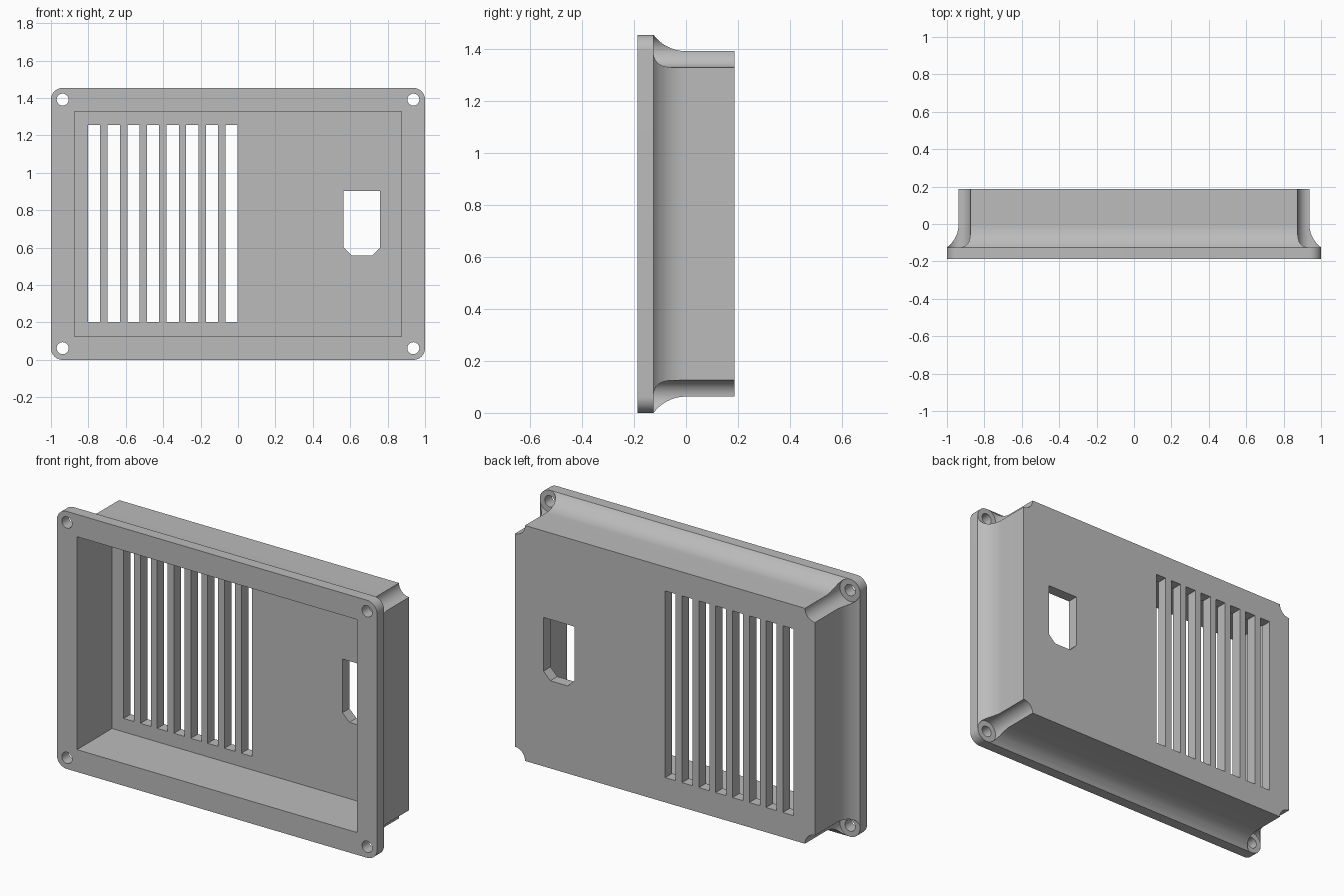
import bpy, bmesh
from math import sin, cos, pi, sqrt

cube = bpy.data.objects.get("Cube")
if cube:
    bpy.data.objects.remove(cube, do_unlink=True)

U = 0.0625                      # wall, flange and corner unit
HX, H = 1.0, 1.454              # half width, full height
FRONT, BACK = -3 * U, 3 * U
FLANGE = FRONT + U              # rear face of the flange
COVE_R = 2.5 * U

grey = bpy.data.materials.new("light grey plastic")
grey.use_nodes = True
grey.diffuse_color = (0.5, 0.5, 0.5, 1)
grey.node_tree.nodes["Principled BSDF"].inputs["Base Color"].default_value = (0.5, 0.5, 0.5, 1)


def rounded_outline(inset, steps=12):
    """Flange outline moved inward; its corner arcs shrink with the inset."""
    r = max(U - inset, 0.001)
    cx, cz = HX - inset - r, H / 2 - inset - r
    pts = []
    for k, (sx, sz) in enumerate([(1, 1), (-1, 1), (-1, -1), (1, -1)]):
        for i in range(steps + 1):
            a = (k + i / steps) * pi / 2
            pts.append((sx * cx + r * cos(a), H / 2 + sz * cz + r * sin(a)))
    return pts


def rectangle(x0, x1, z0, z1):
    return [(x0, z0), (x1, z0), (x1, z1), (x0, z1)]


def circle(x, z, r, n=48):
    return [(x + r * cos(2 * pi * i / n), z + r * sin(2 * pi * i / n)) for i in range(n)]


def loft(bm, sections):
    """Closed skin through (y, outline) sections."""
    rings = [[bm.verts.new((x, y, z)) for x, z in pts] for y, pts in sections]
    for a, b in zip(rings, rings[1:]):
        for i in range(len(a)):
            j = (i + 1) % len(a)
            bm.faces.new((a[i], a[j], b[j], b[i]))
    bm.faces.new(rings[0])
    bm.faces.new(rings[-1])


def make_object(name, solids):
    bm = bmesh.new()
    for sections in solids:
        loft(bm, sections)
    bmesh.ops.recalc_face_normals(bm, faces=bm.faces)
    mesh = bpy.data.meshes.new(name)
    bm.to_mesh(mesh)
    bm.free()
    mesh.materials.append(grey)
    obj = bpy.data.objects.new(name, mesh)
    bpy.context.collection.objects.link(obj)
    return obj


def prism(pts, y0, y1):
    return [(y0, pts), (y1, pts)]


# Flange, hollow-curved sides and straight rear box in one skin
sections = [(FRONT, rounded_outline(0))]
for i in range(13):
    y = FLANGE * (1 - i / 12)
    sections.append((y, rounded_outline(U - COVE_R + sqrt(COVE_R ** 2 - y ** 2))))
sections.append((BACK, rounded_outline(U)))
housing = make_object("vented_housing", [sections])

# Front cavity and the four screw-access notches
corners = [(sx * (HX - U), H / 2 + sz * (H / 2 - U)) for sx in (1, -1) for sz in (1, -1)]
cavity = prism(rectangle(-0.874, 0.874, 0.126, H - 0.126), FRONT - 0.1, BACK - U)
notches = [prism(circle(x, z, U + 0.0007), FLANGE + 0.0005, BACK + 0.1) for x, z in corners]
hollow = make_object("hollow_cutter", [cavity] + notches)

# Vent slots, connector port and screw holes
slots = [prism(rectangle(x, x + 0.0655, 0.202, 1.256), 0, BACK + 0.1)
         for x in (-0.802 + 0.105 * i for i in range(8))]
port = prism([(0.608, 0.557), (0.716, 0.557), (0.759, 0.6), (0.759, 0.903),
              (0.565, 0.903), (0.565, 0.6)], 0, BACK + 0.1)
holes = [prism(circle(x, z, 0.032, 32), FRONT - 0.1, 0) for x, z in corners]
openings = make_object("opening_cutter", slots + [port] + holes)

bpy.ops.object.select_all(action='DESELECT')
bpy.context.view_layer.objects.active = housing
housing.select_set(True)
for cutter in (hollow, openings):
    cutter.hide_render = True
    mod = housing.modifiers.new(cutter.name, 'BOOLEAN')
    mod.operation = 'DIFFERENCE'
    mod.solver = 'EXACT'
    mod.object = cutter
    bpy.ops.object.modifier_apply(modifier=mod.name)
    bpy.data.objects.remove(cutter, do_unlink=True)

bpy.ops.object.shade_smooth_by_angle(angle=pi / 6)
